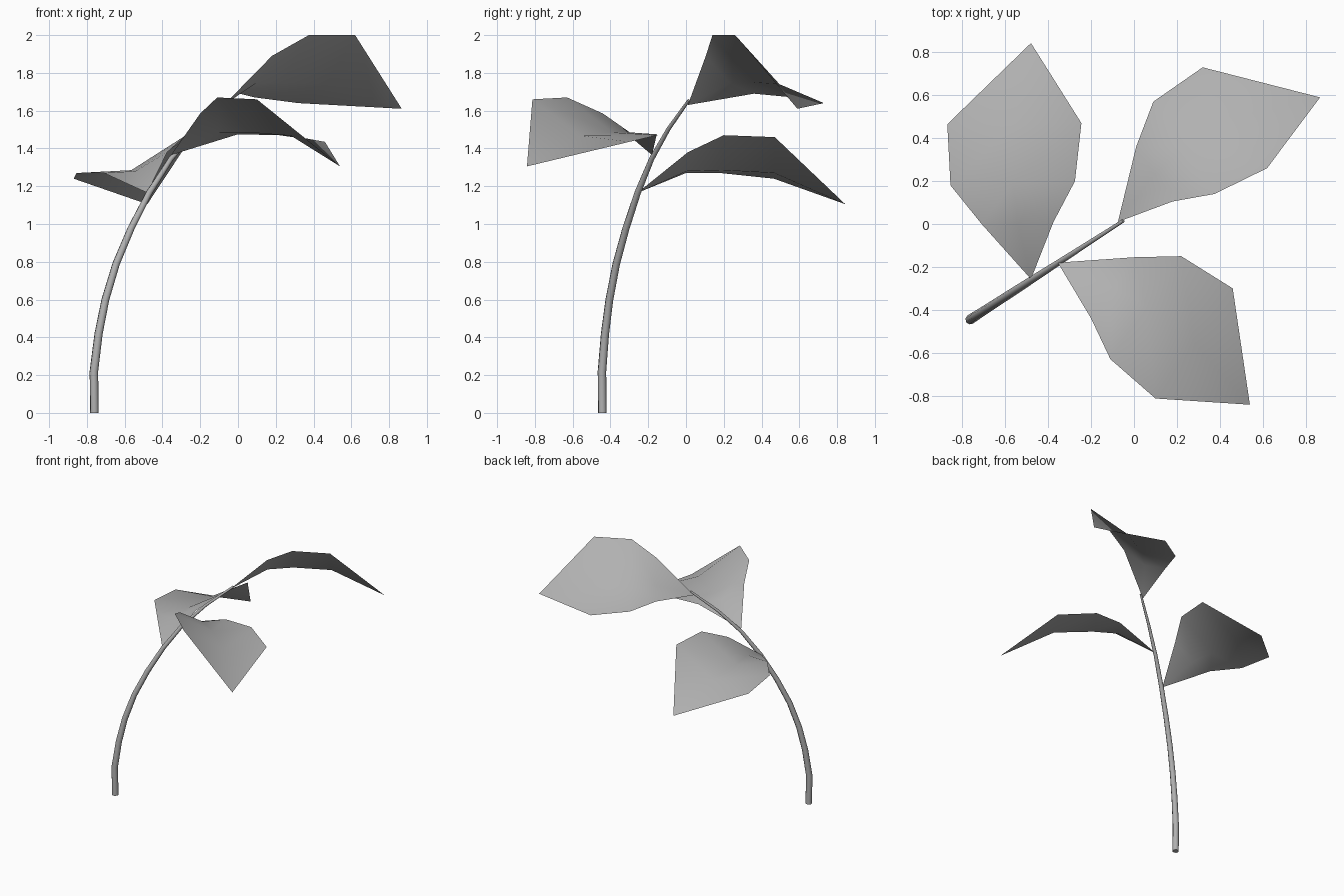
import bpy
from mathutils import Vector

if "Cube" in bpy.data.objects:
    bpy.data.objects.remove(bpy.data.objects["Cube"])

# dull grey shared by all parts
grey = bpy.data.materials.new("dull_grey")
grey.diffuse_color = (.44, .44, .44, 1)
grey.use_nodes = True
grey.node_tree.nodes["Principled BSDF"].inputs["Base Color"].default_value = grey.diffuse_color


def link(name, data):
    data.materials.append(grey)
    ob = bpy.data.objects.new(name, data)
    bpy.context.collection.objects.link(ob)
    return ob


def leaf(name, base, low, high, tip):
    """Leaf blade: three cross rows folded along the midrib, pointed at both ends."""
    verts, drops = [Vector(base)], (0.045, 0.085, 0.08)
    for a, b, d in zip(low, high, drops):
        a, b = Vector(a), Vector(b)
        verts += [a, (a + b) / 2 - Vector((0, 0, d)), b]
    verts.append(Vector(tip))
    faces = []
    for c in (1, 2):
        faces.append((0, c + 1, c))
        for r in (0, 3):
            faces.append((c + r, c + r + 1, c + r + 4, c + r + 3))
        faces.append((c + 6, c + 7, 10))
    # consistent winding with the upper side facing up
    faces = [f[::-1] if len(f) == 3 and f[0] == 0 else f for f in faces]
    faces = [f if (verts[f[1]] - verts[f[0]]).cross(verts[f[2]] - verts[f[0]]).z > 0
             else f[::-1] for f in faces]
    me = bpy.data.meshes.new(name)
    me.from_pydata([tuple(v) for v in verts], [], faces)
    for p in me.polygons:
        p.use_smooth = True
    return link(name, me)


# bent, tapering stem lying in one upright plane: x, z, radius
path = [(-.76, 0, .023), (-.763, .22, .023), (-.738, .42, .022), (-.702, .6, .021),
        (-.645, .79, .020), (-.567, .975, .019), (-.47, 1.165, .017),
        (-.355, 1.345, .014), (-.215, 1.505, .011), (-.05, 1.655, .008)]
cu = bpy.data.curves.new("stem", 'CURVE')
cu.dimensions = '3D'
cu.bevel_depth = 1.0
cu.bevel_resolution = 2
cu.use_fill_caps = True
sp = cu.splines.new('POLY')
sp.points.add(len(path) - 1)
for pt, (x, z, r) in zip(sp.points, path):
    pt.co = (x, -.443 + .645 * (x + .76), z, 1)
    pt.radius = r
sp.use_smooth = True
link("stem", cu)

# three leaves, each with a low and a raised edge
leaf("top_leaf", (-.075, .01, 1.63),
     [(.01, .36, 1.69), (.09, .57, 1.67), (.32, .73, 1.64)],
     [(.18, .105, 1.89), (.375, .14, 2.0), (.62, .26, 2.0)], (.867, .59, 1.61))
leaf("right_leaf", (-.355, -.18, 1.365),
     [(0, -.155, 1.475), (.22, -.15, 1.47), (.46, -.30, 1.435)],
     [(-.20, -.44, 1.585), (-.11, -.63, 1.67), (.10, -.813, 1.66)], (.54, -.842, 1.305))
leaf("left_leaf", (-.48, -.257, 1.165),
     [(-.71, 0, 1.27), (-.855, .18, 1.27), (-.87, .465, 1.24)],
     [(-.375, .01, 1.38), (-.275, .20, 1.47), (-.245, .47, 1.46)], (-.48, .843, 1.105))
